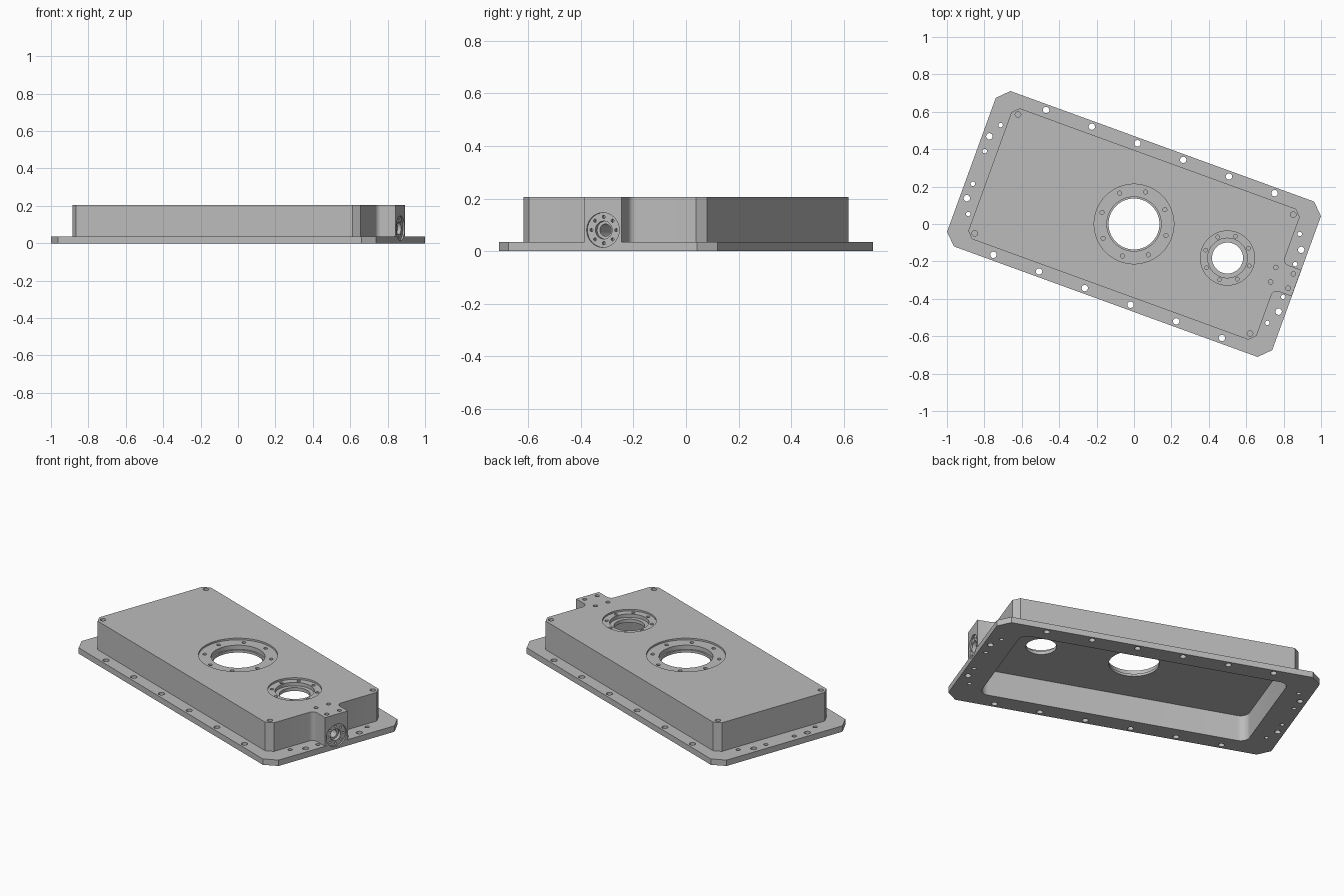
import bpy, bmesh
from math import pi, cos, sin, radians
from mathutils import Vector, Matrix

if "Cube" in bpy.data.objects:
    bpy.data.objects.remove(bpy.data.objects["Cube"], do_unlink=True)

grey = bpy.data.materials.new("machined_grey")
grey.use_nodes = True
colour = (0.5, 0.5, 0.5, 1)
grey.diffuse_color = colour
grey.node_tree.nodes["Principled BSDF"].inputs["Base Color"].default_value = colour


def outline(corners):
    """Square corners (x, y, cut, steps): one step bevels, more steps round."""
    pts = []
    for i, (x, y, cut, steps) in enumerate(corners):
        p = Vector((x, y))
        if not cut:
            pts.append(p)
            continue
        before = Vector(corners[i - 1][:2])
        after = Vector(corners[(i + 1) % len(corners)][:2])
        a = p + (before - p).normalized() * cut
        b = p + (after - p).normalized() * cut
        centre = a + b - p
        for k in range(steps + 1):
            t = pi / 2 * k / steps
            pts.append(centre + (p - b) * cos(t) + (p - a) * sin(t))
    return pts


def rectangle(x, y, cut, steps):
    return outline([(sx * x, sy * y, cut, steps)
                    for sx, sy in ((-1, -1), (1, -1), (1, 1), (-1, 1))])


def make_object(name, bm):
    bmesh.ops.recalc_face_normals(bm, faces=bm.faces)
    mesh = bpy.data.meshes.new(name)
    bm.to_mesh(mesh)
    bm.free()
    mesh.materials.append(grey)
    ob = bpy.data.objects.new(name, mesh)
    bpy.context.collection.objects.link(ob)
    return ob


def prism(name, pts, z0, z1):
    bm = bmesh.new()
    low = [bm.verts.new((p.x, p.y, z0)) for p in pts]
    high = [bm.verts.new((p.x, p.y, z1)) for p in pts]
    bm.faces.new(low)
    bm.faces.new(high)
    for i in range(len(pts)):
        bm.faces.new((low[i - 1], low[i], high[i], high[i - 1]))
    return make_object(name, bm)


def bore(bm, place, steps, sides=24):
    """Stepped round plug; steps are (radius, height) from the top down."""
    rings = [[bm.verts.new(place @ Vector((r * cos(2 * pi * k / sides),
                                           r * sin(2 * pi * k / sides), h)))
              for k in range(sides)] for r, h in steps]
    bm.faces.new(rings[0])
    bm.faces.new(rings[-1])
    for a, b in zip(rings, rings[1:]):
        for k in range(sides):
            bm.faces.new((a[k - 1], a[k], b[k], b[k - 1]))


def bolt_circle(bm, place, radius, hole, top, bottom):
    for k in range(8):
        t = k * pi / 4
        spot = Matrix.Translation((radius * cos(t), radius * sin(t), 0))
        bore(bm, place @ spot, [(hole, top), (hole, bottom)], 16)


def combine(target, tool, operation):
    mod = target.modifiers.new(operation, "BOOLEAN")
    mod.operation, mod.solver, mod.object = operation, "EXACT", tool
    bpy.context.view_layer.objects.active = target
    bpy.ops.object.modifier_apply(modifier=mod.name)
    bpy.data.objects.remove(tool, do_unlink=True)


TOP, FLANGE = 0.205, 0.035

# Mounting flange and the raised box with its side boss
housing = prism("gearbox_cover", rectangle(0.925, 0.442, 0.061, 1), 0, FLANGE)
box = outline([(-0.82, -0.372, 0.034, 1), (0.82, -0.372, 0.034, 1),
               (0.82, -0.075, 0.03, 6), (0.924, -0.075, 0, 0),
               (0.924, 0.075, 0, 0), (0.82, 0.075, 0.03, 6),
               (0.82, 0.372, 0.034, 1), (-0.82, 0.372, 0.034, 1)])
combine(housing, prism("raised_box", box, 0.01, TOP), "UNION")

# Hollow underside
combine(housing, prism("cavity", rectangle(0.765, 0.335, 0.05, 8), -0.1, 0.155),
        "DIFFERENCE")

# Main opening, small opening and side port
main = Matrix.Translation((0, 0, TOP))
small = Matrix.Translation((0.532, 0, TOP))
port = Matrix.Translation((0.925, 0, 0.08)) @ Matrix.Rotation(pi / 2, 4, "Y")
bm = bmesh.new()
bore(bm, main, [(0.213, 0.05), (0.213, -0.01), (0.145, -0.01),
                (0.145, -0.035), (0.136, -0.035), (0.136, -0.1)], 64)
bore(bm, small, [(0.145, 0.05), (0.145, -0.01), (0.106, -0.01),
                 (0.106, -0.03), (0.083, -0.03), (0.083, -0.1)], 48)
bore(bm, port, [(0.066, 0.05), (0.066, -0.01), (0.034, -0.01),
                (0.034, -0.03), (0.023, -0.03), (0.023, -0.2)], 32)
combine(housing, make_object("bores", bm), "DIFFERENCE")

# Bolt circles around each opening
bm = bmesh.new()
bolt_circle(bm, main, 0.182, 0.011, 0.01, -0.035)
bolt_circle(bm, small, 0.124, 0.01, 0.01, -0.035)
bolt_circle(bm, port, 0.05, 0.006, 0.01, -0.03)

# Flange holes, box corner screw holes and boss screw holes
flange_holes = [(u, 0.412, 0.017) for u in (0.13, 0.39, 0.65)]
flange_holes += [(0.851, 0.253, 0.012), (0.887, 0.176, 0.017), (0.883, 0.093, 0.012)]
for sx in (-1, 1):
    for sy in (-1, 1):
        for x, y, r in flange_holes:
            bore(bm, Matrix.Translation((sx * x, sy * y, 0)), [(r, 0.06), (r, -0.03)])
        bore(bm, Matrix.Translation((sx * 0.783, sy * 0.338, TOP)),
             [(0.015, 0.02), (0.015, -0.03)])
        bore(bm, Matrix.Translation((0.842 + sx * 0.05, sy * 0.041, TOP)),
             [(0.012, 0.02), (0.012, -0.03)])
combine(housing, make_object("bolt_holes", bm), "DIFFERENCE")

# Turn the finished cover and keep its edges crisp
housing.data.transform(Matrix.Rotation(radians(-20), 4, "Z"))
bpy.ops.object.select_all(action="DESELECT")
housing.select_set(True)
bpy.context.view_layer.objects.active = housing
bpy.ops.object.shade_smooth_by_angle(angle=radians(30))
